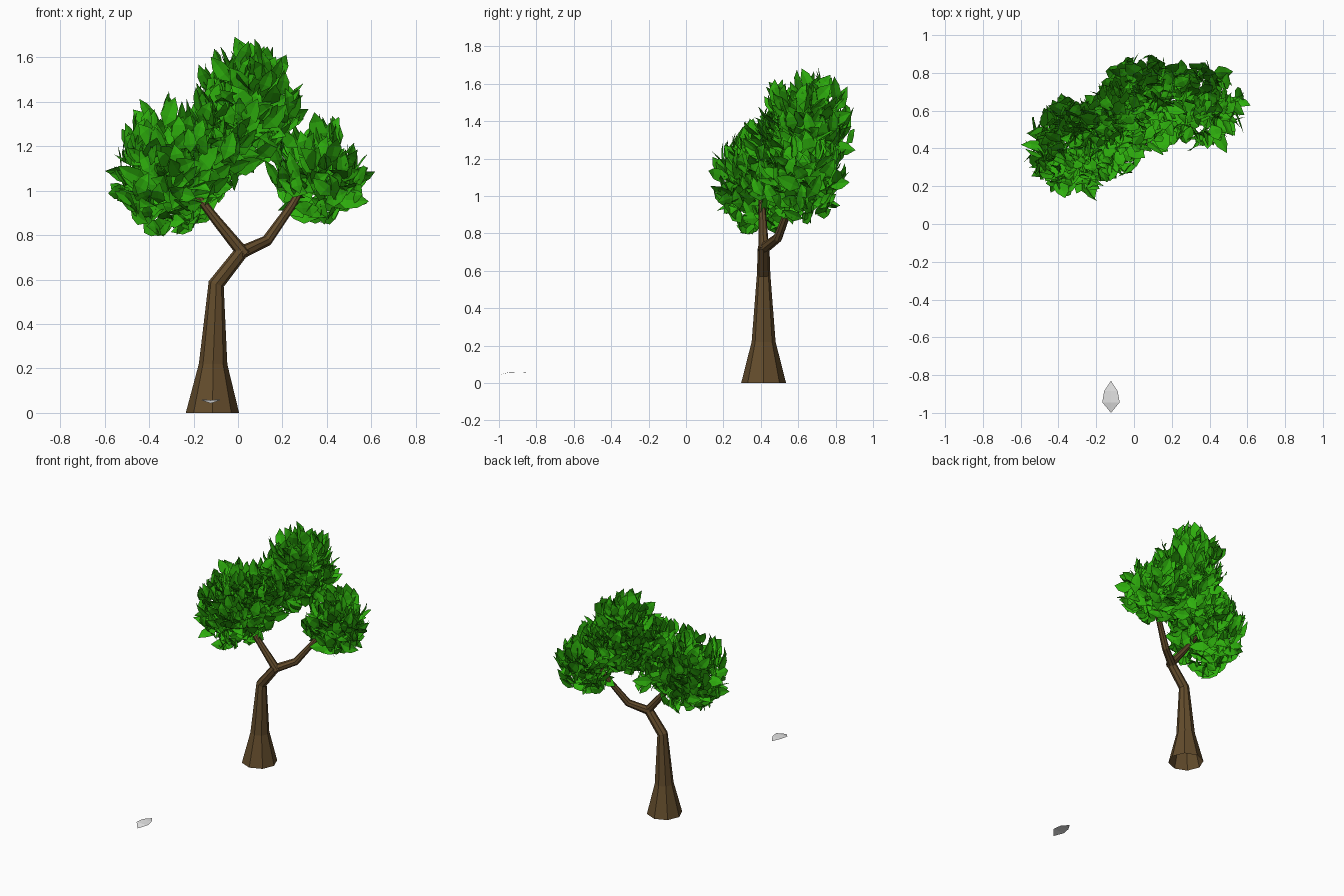
import bpy, bmesh, math, random
from mathutils import Vector

random.seed(11)
cube = bpy.data.objects.get("Cube")
if cube:
    bpy.data.objects.remove(cube)


def material(name, rgb):
    m = bpy.data.materials.new(name)
    m.use_nodes = True
    m.diffuse_color = (*rgb, 1)
    m.node_tree.nodes["Principled BSDF"].inputs["Base Color"].default_value = (*rgb, 1)
    return m


BARK = material("brown bark", (0.125, 0.072, 0.025))
GREEN = material("leaf green", (0.027, 0.43, 0.004))
GREY = material("pale grey", (0.8, 0.8, 0.8))
UP = Vector((0, 0, 1))


def finish(bm, name, mat):
    mesh = bpy.data.meshes.new(name)
    bm.to_mesh(mesh)
    bm.free()
    mesh.materials.append(mat)
    obj = bpy.data.objects.new(name, mesh)
    bpy.context.collection.objects.link(obj)


def limb(name, path, sides=8):
    """Tapered open tube through (x, y, z, radius) points, mitred at the bends."""
    bm = bmesh.new()
    pts = [Vector(p[:3]) for p in path]
    rings = []
    for i, p in enumerate(pts):
        before = (p - pts[i - 1]).normalized() if i else Vector()
        after = (pts[i + 1] - p).normalized() if i + 1 < len(pts) else Vector()
        axis = UP if p.z == 0 else (before + after).normalized()
        side = Vector((0, 1, 0)).cross(axis).normalized()
        other = axis.cross(side)
        ring = []
        for k in range(sides):
            a = math.tau * k / sides
            ring.append(bm.verts.new(p + path[i][3] * (side * math.cos(a) + other * math.sin(a))))
        rings.append(ring)
    for low, high in zip(rings, rings[1:]):
        for k in range(sides):
            n = (k + 1) % sides
            bm.faces.new((low[k], low[n], high[n], high[k]))
    bm.faces.new(rings[-1])
    finish(bm, name, BARK)


# Leaf outline: distance along the leaf, half width, bend out of plane
LEAF = [(0.33, 0.27, 0.08), (0.68, 0.21, 0.09)]


def add_leaf(bm, base, along, normal, size, fold=0.04, curl=0.07):
    """Pointed leaf folded along its midrib."""
    across = along.cross(normal).normalized()

    def vert(t, w, h):
        return bm.verts.new(base + size * (along * t + across * w + normal * h))

    start, tip = vert(0, 0, 0), vert(1, 0, curl)
    a, b = [[vert(t, -w, h + fold), vert(t, 0, h), vert(t, w, h + fold)] for t, w, h in LEAF]
    for k in range(2):
        bm.faces.new((start, a[k + 1], a[k]))
        bm.faces.new((a[k], a[k + 1], b[k + 1], b[k]))
        bm.faces.new((b[k], b[k + 1], tip))


def rand_dir():
    return Vector([random.gauss(0, 1) for _ in range(3)]).normalized()


def foliage(name, centre, radii, count):
    """Ellipsoid filled with mostly upright leaves that lean outwards."""
    bm = bmesh.new()
    for _ in range(count):
        out = rand_dir()
        depth = 1.04 * random.random() ** 0.4
        middle = Vector(centre) + Vector([o * r * depth for o, r in zip(out, radii)])
        along = (out * 0.5 + UP * 0.6 + rand_dir() * 0.55).normalized()
        flat = Vector((out.x, out.y, 0)) + rand_dir() * 0.7
        flat.z *= 0.2
        normal = (flat - along * flat.dot(along)).normalized()
        size = random.uniform(0.11, 0.16)
        add_leaf(bm, middle - along * size * 0.45, along, normal, size,
                 curl=random.uniform(-0.05, 0.2))
    finish(bm, name, GREEN)


# Trunk and its two branches
limb("trunk", [(-0.115, 0.415, 0, 0.12), (-0.112, 0.415, 0.22, 0.064),
               (-0.098, 0.415, 0.58, 0.036), (0.02, 0.415, 0.73, 0.031)])
limb("right_branch", [(0.03, 0.415, 0.71, 0.029), (-0.1, 0.41, 0.87, 0.022),
                      (-0.24, 0.4, 1.05, 0.012)])
limb("left_branch", [(0.0, 0.41, 0.715, 0.03), (0.13, 0.49, 0.775, 0.025),
                     (0.24, 0.55, 0.93, 0.019), (0.34, 0.6, 1.1, 0.01)])

# Crown
foliage("right_foliage", (-0.31, 0.4, 1.1), (0.23, 0.23, 0.27), 350)
foliage("inner_foliage", (-0.11, 0.49, 1.2), (0.16, 0.22, 0.22), 170)
foliage("top_foliage", (0.05, 0.64, 1.37), (0.21, 0.23, 0.25), 330)
foliage("left_foliage", (0.36, 0.63, 1.08), (0.19, 0.2, 0.2), 220)

# Single leaf lying apart from the tree
bm = bmesh.new()
add_leaf(bm, Vector((-0.122, -1.0, 0.043)), Vector((0, 1, 0)), UP, 0.17, fold=0.01)
finish(bm, "loose_leaf", GREY)
